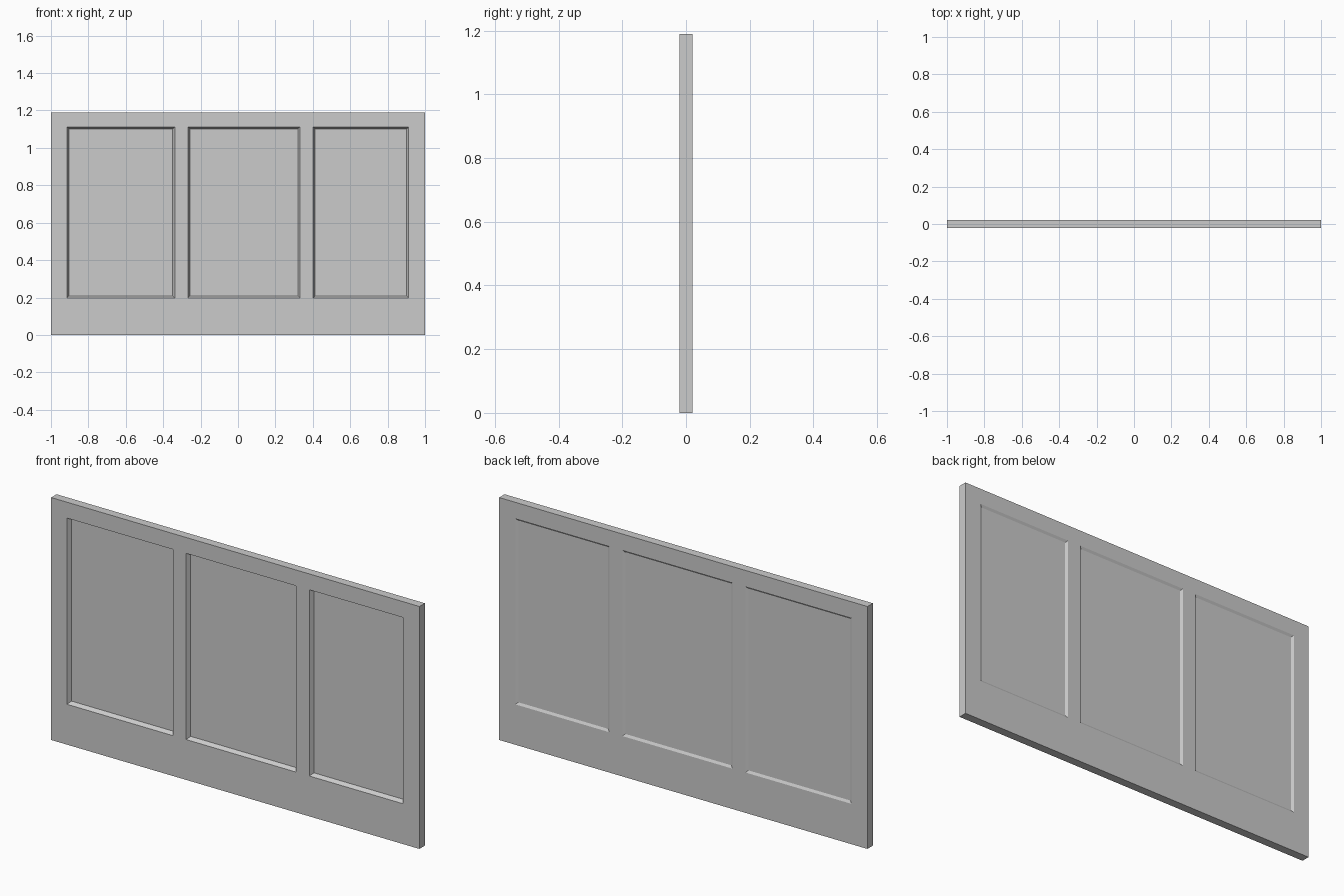
import bpy, bmesh

if "Cube" in bpy.data.objects:
    bpy.data.objects.remove(bpy.data.objects["Cube"])

HALF = 0.021                                    # half thickness of the board
XS = [-1, -0.914, -0.338, -0.267, 0.331, 0.402, 0.912, 1]   # stile edges
ZS = [0, 0.198, 1.112, 1.19]                    # rail edges
BEVEL = 0.011                                   # moulding width
DEPTH = {-1: 0.02, 1: 0.007}                    # recess depth, front and back

bm = bmesh.new()
grid = {(s, i, k): bm.verts.new((x, s * HALF, z))
        for s in (-1, 1) for i, x in enumerate(XS) for k, z in enumerate(ZS)}
nx, nz = len(XS) - 1, len(ZS) - 1

# Front and back faces, remembering the panel openings
openings = {-1: [], 1: []}
for s in (-1, 1):
    for i in range(nx):
        for k in range(nz):
            f = bm.faces.new([grid[s, i, k], grid[s, i + 1, k],
                              grid[s, i + 1, k + 1], grid[s, i, k + 1]])
            if k == 1 and i % 2 == 1:
                openings[s].append(f)

# Outer edges of the board
rim = [((i, k), (i + 1, k)) for i in range(nx) for k in (0, nz)]
rim += [((i, k), (i, k + 1)) for k in range(nz) for i in (0, nx)]
for a, b in rim:
    bm.faces.new([grid[-1, *a], grid[-1, *b], grid[1, *b], grid[1, *a]])
bmesh.ops.recalc_face_normals(bm, faces=bm.faces[:])

# Sloped moulding down to each recessed panel
for s, faces in openings.items():
    bmesh.ops.inset_individual(bm, faces=faces, thickness=BEVEL,
                               depth=-DEPTH[s], use_even_offset=True)

mesh = bpy.data.meshes.new("wall_panelling")
bm.to_mesh(mesh)
bm.free()
bpy.context.collection.objects.link(bpy.data.objects.new("wall_panelling", mesh))
